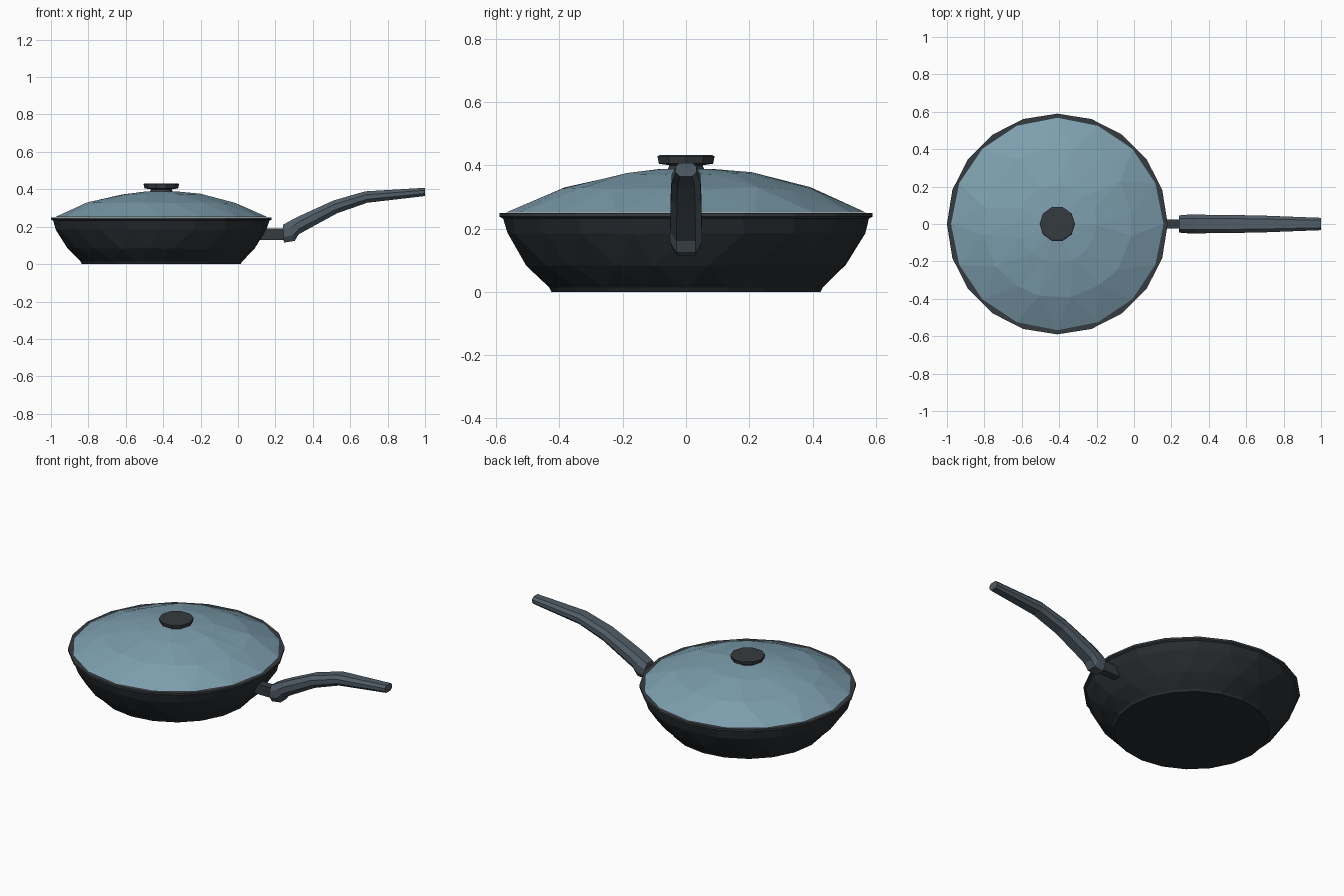
import bpy, bmesh, math, random
from mathutils import Vector

if "Cube" in bpy.data.objects:
    bpy.data.objects.remove(bpy.data.objects["Cube"])

random.seed(4)
CX = -0.41  # pan centre


def material(name, rgb):
    m = bpy.data.materials.new(name)
    m.diffuse_color = (*rgb, 1)
    m.use_nodes = True
    m.node_tree.nodes["Principled BSDF"].inputs["Base Color"].default_value = m.diffuse_color
    return m


BODY = material("black pan metal", (0.021, 0.025, 0.029))
TRIM = material("charcoal trim", (0.036, 0.043, 0.050))
GLASS = material("blue glass", (0.205, 0.345, 0.425))
GRIP = material("slate grip", (0.080, 0.108, 0.135))


def finish(name, bm, *mats):
    bmesh.ops.recalc_face_normals(bm, faces=bm.faces[:])
    me = bpy.data.meshes.new(name)
    bm.to_mesh(me)
    bm.free()
    for m in mats:
        me.materials.append(m)
    ob = bpy.data.objects.new(name, me)
    bpy.context.collection.objects.link(ob)
    return ob


def lathe(name, profile, n, mats, cap_start=True, cap_end=True, rule=None):
    """Faceted lathe. profile rows: radius, z, half-step stagger (0/1), jitter."""
    bm = bmesh.new()
    rings = []
    for r, z, s, j in profile:
        ring = []
        for i in range(n):
            a = math.tau * (i + 0.5 * s + random.uniform(-j, j) * 12) / n
            rr = r * (1 + random.uniform(-j, j))
            zz = z + random.uniform(-j, j) * 0.3
            ring.append(bm.verts.new((CX + rr * math.cos(a), rr * math.sin(a), zz)))
        rings.append(ring)
    for k in range(len(rings) - 1):
        a, b = rings[k], rings[k + 1]
        sa, sb = profile[k][2], profile[k + 1][2]
        for i in range(n):
            q = (i + 1) % n
            if sa == sb:
                faces = [(a[i], a[q], b[q], b[i])]
            elif sb:
                faces = [(a[i], a[q], b[i]), (b[i], a[q], b[q])]
            else:
                faces = [(a[i], a[q], b[q]), (a[i], b[q], b[i])]
            for f in faces:
                face = bm.faces.new(f)
                if rule:
                    face.material_index = rule(k)
    if cap_start:
        bm.faces.new(rings[0])
    if cap_end:
        bm.faces.new(rings[-1])
    return finish(name, bm, *mats)


# Pan: outer wall, rim, inner wall and floor
lathe("pan", [
    (0.425, 0.0, 0, 0), (0.432, 0.014, 0, 0), (0.503, 0.085, 1, 0.012),
    (0.566, 0.185, 0, 0.008), (0.578, 0.232, 0, 0), (0.59, 0.238, 0, 0),
    (0.59, 0.25, 0, 0), (0.553, 0.25, 0, 0), (0.53, 0.18, 0, 0), (0.41, 0.025, 0, 0),
], 20, (BODY, TRIM), rule=lambda k: 1 if k in (4, 5, 6) else 0)

# Domed glass lid
lathe("lid", [
    (0.568, 0.251, 0, 0), (0.40, 0.328, 1, 0.015),
    (0.21, 0.374, 0, 0.015), (0.08, 0.389, 1, 0),
], 16, (GLASS,), cap_start=False)

# Lid knob
lathe("lid_knob", [
    (0.065, 0.38, 0, 0), (0.055, 0.40, 0, 0), (0.09, 0.405, 0, 0),
    (0.095, 0.428, 0, 0), (0.088, 0.432, 0, 0),
], 10, (TRIM,))

# Bracket joining the pan and handle
bm = bmesh.new()
bmesh.ops.create_cube(bm, size=1)
for v in bm.verts:
    v.co = Vector((v.co.x * 0.16 + 0.19, v.co.y * 0.046, v.co.z * 0.06 + 0.16))
finish("handle_bracket", bm, TRIM)

# Handle: chamfered section lofted along stations
# (x top, z top, x bottom, z bottom, half width)
stations = [
    (0.24, 0.21, 0.245, 0.115, 0.046), (0.285, 0.235, 0.303, 0.124, 0.05),
    (0.335, 0.26, 0.325, 0.16, 0.05), (0.51, 0.34, 0.53, 0.272, 0.048),
    (0.68, 0.389, 0.69, 0.328, 0.045), (1.0, 0.408, 1.0, 0.364, 0.033),
]
section = [(0, 0.6), (0.3, 1), (0.7, 1), (1, 0.6)]
section += [(t, -w) for t, w in reversed(section)]
bm = bmesh.new()
rings = []
for xt, zt, xb, zb, hw in stations:
    rings.append([bm.verts.new((xb + (xt - xb) * t, w * hw, zb + (zt - zb) * t))
                  for t, w in section])
for a, b in zip(rings, rings[1:]):
    for i in range(8):
        q = (i + 1) % 8
        bm.faces.new((a[i], a[q], b[q], b[i]))
bm.faces.new(rings[0])
bm.faces.new(rings[-1])
finish("handle", bm, GRIP)
